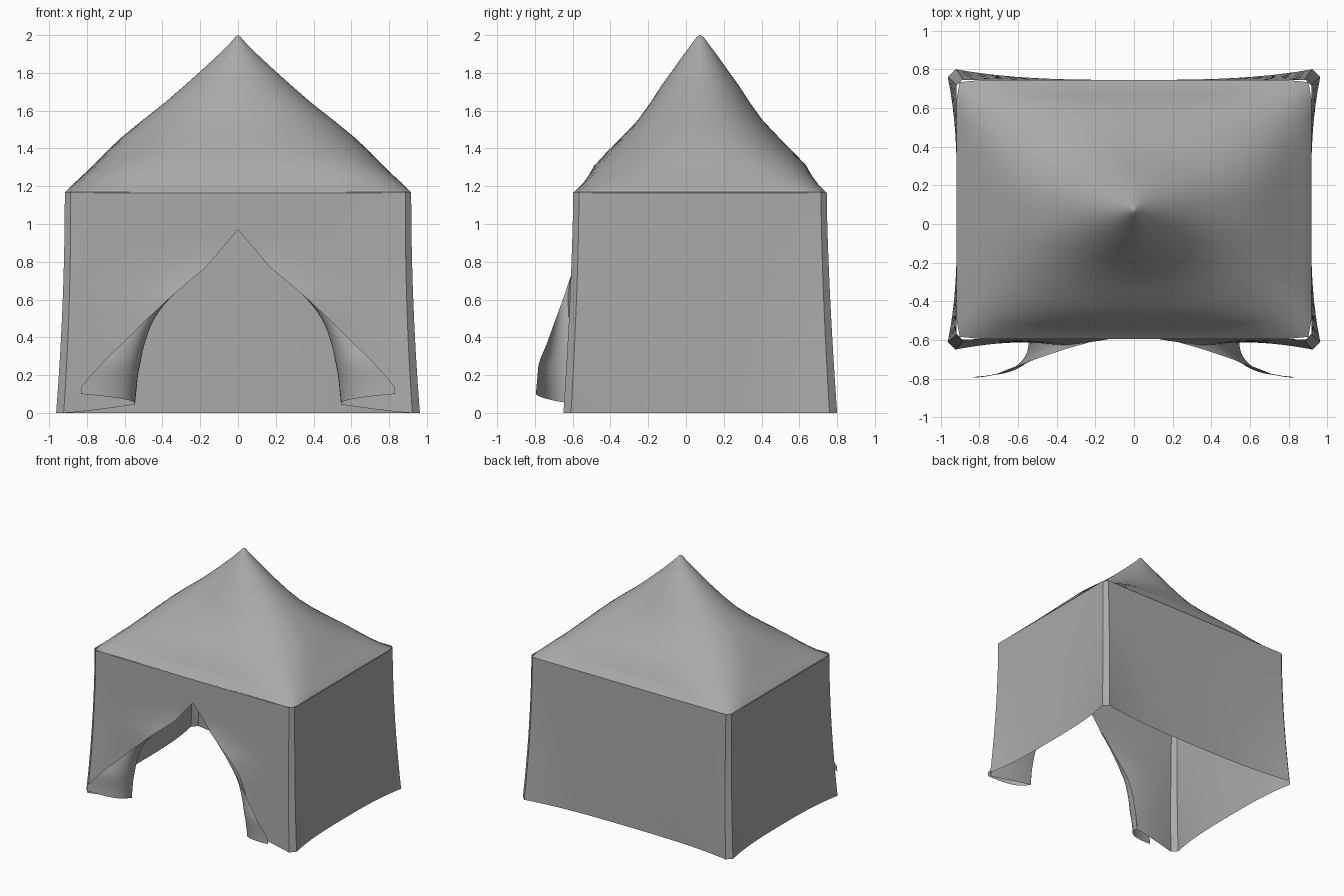
import bpy, bmesh, math

cube = bpy.data.objects.get("Cube")
if cube:
    bpy.data.objects.remove(cube, do_unlink=True)

EAVE = 1.17
PEAK_Y = 0.075

cloth = bpy.data.materials.new("grey_cloth")
cloth.use_nodes = True
grey = (0.4, 0.4, 0.4, 1)
cloth.diffuse_color = grey
cloth.node_tree.nodes["Principled BSDF"].inputs["Base Color"].default_value = grey


def steps(a, b, n):
    return [a + (b - a) * i / n for i in range(n + 1)]


def table(points, z):
    """Linear look-up in (z, value) pairs listed from high to low."""
    if z >= points[0][0]:
        return points[0][1]
    for (z1, v1), (z0, v0) in zip(points, points[1:]):
        if z >= z0:
            return v0 + (v1 - v0) * (z - z0) / (z1 - z0)
    return points[-1][1]


def sheet(name, us, vs, point, mirror=False):
    """Cloth sheet through point(u, v), optionally mirrored across x."""
    bm = bmesh.new()
    rows = [[bm.verts.new(point(u, v)) for u in us] for v in vs]
    for r0, r1 in zip(rows, rows[1:]):
        for i in range(len(us) - 1):
            bm.faces.new((r0[i], r0[i + 1], r1[i + 1], r1[i]))
    bmesh.ops.remove_doubles(bm, verts=bm.verts, dist=0.0005)
    mesh = bpy.data.meshes.new(name)
    bm.to_mesh(mesh)
    bm.free()
    mesh.materials.append(cloth)
    obj = bpy.data.objects.new(name, mesh)
    bpy.context.collection.objects.link(obj)
    if mirror:
        mod = obj.modifiers.new("mirror", "MIRROR")
        mod.merge_threshold = 0.001
    bpy.ops.object.select_all(action="DESELECT")
    bpy.context.view_layer.objects.active = obj
    obj.select_set(True)
    bpy.ops.object.shade_smooth_by_angle(angle=math.radians(40))
    return obj


# Wall corners flare outwards towards the ground
def drop(z):
    return max(0, 1 - z / EAVE)


def corner_x(z):
    return 0.917 + 0.046 * drop(z) ** 2


def front_y(z):
    return -0.597 - 0.052 * drop(z) ** 1.5


def back_y(z):
    return 0.745 + 0.055 * drop(z) ** 1.5


def chamfer(z):
    return 0.03 + 0.01 * drop(z)


# Door outline, and the free edge of the turned-back flap
DOOR = [(0.97, 0), (0.87, 0.085), (0.77, 0.17), (0.62, 0.35), (0.55, 0.41),
        (0.47, 0.46), (0.35, 0.5), (0.2, 0.53), (0.05, 0.545)]
FREE = [(0.77, 0.17), (0.62, 0.35), (0.5, 0.48), (0.3, 0.68), (0.1, 0.83)]
FREE_Y = [(0.77, -0.595), (0.62, -0.645), (0.4, -0.725), (0.25, -0.78), (0.05, -0.795)]
PUSH = [(0.85, 0), (0.62, 0.035), (0.4, 0.02), (0, 0.01)]


def front_point(s, z):
    inner, outer = table(DOOR, z), corner_x(z) - chamfer(z)
    x = inner + (outer - inner) * s
    y = -0.59 + (front_y(z) + 0.59) * (x / outer) ** 3
    y -= table(PUSH, z) * (1 - s) ** 3
    return x, y, z + 0.045 * (1 - s) ** 1.3 * max(0, 1 - z / 0.2)


def flap_point(u, z):
    fx, fy, _ = front_point(0, z)
    ex, ey = table(FREE, z), min(table(FREE_Y, z), fy)
    w0, w1, w2 = (1 - u) ** 2, 2 * u * (1 - u), u * u
    lift = 0.05 * u * max(0, 1 - (z - 0.05) / 0.3)
    return (fx * (w0 + w1) + ex * w2,
            fy * w0 + (ey + 0.02) * w1 + ey * w2, z + lift)


def side_point(s, z):
    y0, y1 = front_y(z) + chamfer(z), back_y(z) - chamfer(z)
    x = 0.915 + (corner_x(z) - 0.915) * abs(s) ** 3
    return x, y0 + (y1 - y0) * (s + 1) / 2, z


def back_point(s, z):
    y = 0.745 + (back_y(z) - 0.745) * abs(s) ** 3
    return s * (corner_x(z) - chamfer(z)), y, z


def front_strip_point(s, z):
    c = chamfer(z)
    return corner_x(z) - c * (1 - s), front_y(z) + c * s, z


def back_strip_point(s, z):
    c = chamfer(z)
    return corner_x(z) - c * s, back_y(z) - c * (1 - s), z


levels = steps(0, EAVE, 12)
door_levels = steps(0, 0.05, 1) + steps(0.1, 0.77, 14) + [0.82, 0.87, 0.92, 0.97, 1.07, EAVE]
sheet("front_wall", steps(0, 1, 14), door_levels, front_point, True)
sheet("door_flaps", steps(0, 1, 12), steps(0.05, 0.77, 16), flap_point, True)
sheet("side_walls", steps(-1, 1, 20), levels, side_point, True)
sheet("back_wall", steps(-1, 1, 24), levels[::-1], back_point)
sheet("front_corner_strips", [0, 1], levels, front_strip_point, True)
sheet("back_corner_strips", [0, 1], levels, back_strip_point, True)

# Roof rings: height, half width, half depth, squareness
ROOF = [(1.165, 0.917, 0.67, 40), (1.18, 0.905, 0.655, 22), (1.21, 0.875, 0.625, 12),
        (1.25, 0.83, 0.595, 8), (1.31, 0.77, 0.56, 5), (1.38, 0.7, 0.495, 3.6),
        (1.46, 0.615, 0.415, 2.8), (1.55, 0.505, 0.33, 2.4), (1.64, 0.39, 0.265, 2.2),
        (1.74, 0.275, 0.2, 2), (1.83, 0.175, 0.135, 2), (1.9, 0.1, 0.085, 2),
        (1.96, 0.04, 0.04, 2), (1.99, 0.014, 0.018, 2), (2.0, 0.0001, 0.0001, 2)]


def roof_point(angle, ring):
    z, a, b, n = ring
    c, s = math.cos(angle), math.sin(angle)
    r = (abs(c) ** n + abs(s) ** n) ** (-1 / n)
    return a * r * c, PEAK_Y + b * r * s, z


sheet("roof", steps(0, 2 * math.pi, 80), ROOF, roof_point)
